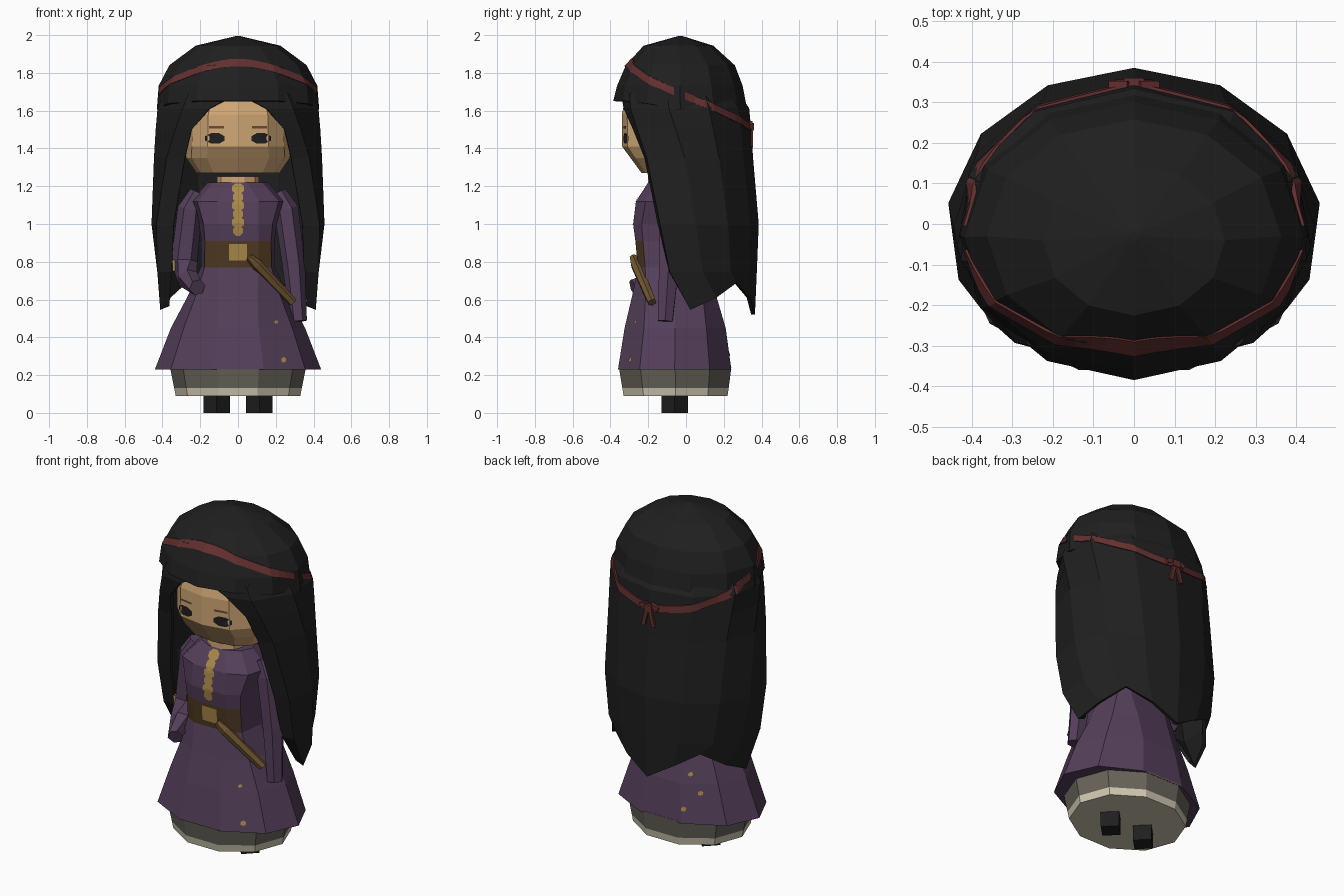
import bpy, bmesh, math
from mathutils import Vector
from mathutils.bvhtree import BVHTree

if "Cube" in bpy.data.objects:
    bpy.data.objects.remove(bpy.data.objects["Cube"])


def mat(name, hexcol):
    m = bpy.data.materials.new(name)
    c = [int(hexcol[i:i + 2], 16) / 255 for i in (0, 2, 4)]
    m.diffuse_color = [v / 12.92 if v < .04 else ((v + .055) / 1.055) ** 2.4 for v in c] + [1]
    m.use_nodes = True
    m.node_tree.nodes["Principled BSDF"].inputs["Base Color"].default_value = m.diffuse_color
    return m


BLACK, RED = mat("black", "1f1f1f"), mat("dark red", "632f2f")
SKIN, BROW = mat("skin", "d2a977"), mat("brow brown", "6a4a34")
PURPLE, GOLD = mat("purple", "543f5a"), mat("gold", "ab8a48")
BELT, SHEATH = mat("belt brown", "503a22"), mat("sheath brown", "70552f")
GREY, CREAM = mat("grey cloth", "68645a"), mat("cream", "cdc6b0")


def finish(bm, name, mats, rule=None):
    bmesh.ops.recalc_face_normals(bm, faces=bm.faces)
    if rule:
        for f in bm.faces:
            f.material_index = rule(f.calc_center_median())
    me = bpy.data.meshes.new(name)
    bm.to_mesh(me)
    for m in mats:
        me.materials.append(m)
    ob = bpy.data.objects.new(name, me)
    bpy.context.collection.objects.link(ob)
    return ob


def ring(z, rx, yf, yb, n=10, p=1.0):
    """Horizontal ring of half width rx from y = yf to y = yb."""
    k = 1 / math.cos(math.pi / n) ** p if n % 4 else 1
    sp = lambda v: math.copysign(abs(v) ** p, v) if abs(v) > 1e-6 else 0
    out = []
    for i in range(n):
        a = i * math.tau / n
        out.append(Vector((rx * sp(math.cos(a)),
                           (yf + yb) / 2 + k * (yb - yf) / 2 * sp(math.sin(a)), z)))
    return out


def skin_grid(bm, rows, closed):
    vs = [[bm.verts.new(p) for p in r] for r in rows]
    n = len(rows[0])
    for a, b in zip(vs, vs[1:]):
        for i in range(n if closed else n - 1):
            j = (i + 1) % n
            bm.faces.new((a[i], a[j], b[j], b[i]))
    return vs


def loft(name, rows, mats, rule=None):
    bm = bmesh.new()
    vs = skin_grid(bm, rows, True)
    bm.faces.new(vs[0])
    bm.faces.new(vs[-1])
    ob = finish(bm, name, mats, rule)
    return ob, BVHTree.FromBMesh(bm)


def tube(name, pts, radii, m, n=6):
    pts = [Vector(p) for p in pts]
    rows = []
    for i, (p, r) in enumerate(zip(pts, radii)):
        d = (pts[min(i + 1, len(pts) - 1)] - pts[max(i - 1, 0)]).normalized()
        u = d.cross(Vector((0, 1, .2))).normalized()
        v = d.cross(u)
        rows.append([p + r * (u * math.cos(t) + v * math.sin(t))
                     for t in (math.tau * k / n for k in range(n))])
    return loft(name, rows, [m])


def box(name, c, size, m, ry=0):
    bm = bmesh.new()
    bmesh.ops.create_cube(bm, size=1)
    bmesh.ops.scale(bm, vec=size, verts=bm.verts)
    ob = finish(bm, name, [m])
    ob.location, ob.rotation_euler = c, (0, ry, 0)


def decal(name, tree, x, z, w, h, m, n=8, side=-1):
    """Thin painted plate laid on a surface, seen from front or back."""
    bm = bmesh.new()
    k = 1 / math.cos(math.pi / n)
    pts = [(x, z)] + [(x + k * w * math.cos((i + .5) * math.tau / n),
                       z + k * h * math.sin((i + .5) * math.tau / n)) for i in range(n)]
    vs = []
    for px, pz in pts:
        hit = tree.ray_cast(Vector((px, side * 2, pz)), Vector((0, -side, 0)))
        vs.append(bm.verts.new(hit[0] + hit[1] * (.005 if hit[1].y * side > 0 else -.005)))
    for i in range(n):
        bm.faces.new((vs[0], vs[1 + i], vs[1 + (i + 1) % n]))
    finish(bm, name, [m])


# Shoes and underskirt with a pale hem
for s in (-1, 1):
    shoe = loft("shoe", [ring(z, .07, -.13, .01, n=4) for z in (0, .1)], [BLACK])[0]
    shoe.location.x = s * .113
loft("underskirt", [ring(.09, .33, -.33, .22), ring(.132, .338, -.337, .226),
                    ring(.24, .36, -.355, .24)], [GREY, CREAM], lambda c: int(c.z < .13))

# Robe with belt across the front
robe, robe_tree = loft("robe", [
    ring(.23, .44, -.36, .24), ring(.45, .355, -.325, .21), ring(.62, .265, -.285, .16, p=.8),
    ring(.77, .197, -.255, .11, p=.5), ring(.91, .195, -.268, .11, p=.5),
    ring(1.0, .205, -.28, .11, p=.55), ring(1.12, .25, -.265, .09, p=.7),
    ring(1.22, .16, -.2, .02)],
    [PURPLE, BELT], lambda c: int(.771 < c.z < .909 and c.y < -.18))
for i in range(6):
    decal("gold_button", robe_tree, 0, .965 + i * .044, .033 if i % 2 else .027, .027, GOLD)
decal("belt_buckle", robe_tree, 0, .85, .048, .044, GOLD, 4)
for x, z, r, side in ((.24, .28, .013, -1), (.2, .48, .009, -1),
                      (-.15, .5, .011, 1), (-.21, .4, .012, 1), (-.14, .31, .012, 1)):
    decal("gold_fleck", robe_tree, x, z, r, r, GOLD, 6, side)

# Sleeves
tube("left_sleeve", [(.215, -.08, 1.17), (.255, -.08, 1.08), (.295, -.09, .78), (.32, -.11, .485)],
     [.04, .065, .06, .045], PURPLE)
tube("right_sleeve", [(-.215, -.08, 1.17), (-.255, -.08, 1.08), (-.285, -.07, .8),
                      (-.265, -.15, .71), (-.215, -.28, .665)],
     [.04, .065, .07, .06, .045], PURPLE)
box("sleeve_trim", (-.338, -.09, .78), (.02, .03, .06), GOLD)

# Sheathed blade
tube("sheath", [(.06, -.28, .825), (.1, -.265, .785), (.29, -.18, .585)],
     [.02, .03, .024], SHEATH)

# Head with sloping jaw, and neck
loft("neck", [ring(1.2, .11, -.2, -.02), ring(1.252, .11, -.2, -.02)], [SKIN])
head, head_tree = loft("head", [ring(*r, n=12, p=.75) for r in (
    (1.27, .22, -.235, .15), (1.35, .275, -.294, .2), (1.41, .272, -.338, .22),
    (1.58, .265, -.34, .22), (1.75, .2, -.3, .15))], [SKIN])
for s in (-1, 1):
    decal("eye", head_tree, s * .12, 1.453, .05, .028, BLACK)
    decal("eyebrow", head_tree, s * .112, 1.512, .04, .006, BROW, 4)

# Hair: crown dome plus long curtain with pointed ends
bm = bmesh.new()
crown = [ring(*r, n=12) for r in (
    (1.985, .01, -.04, -.02), (1.935, .22, -.22, .14), (1.835, .355, -.31, .25),
    (1.73, .41, -.355, .29), (1.6, .42, -.375, .315))]
for p in crown[-1]:
    p.z += .05 * max(0, min(1, -p.y / .28))
bm.faces.new(skin_grid(bm, crown, True)[0])
rows = ((1.69, .39, .27, -.29, .0, -.335), (1.61, .428, .325, -.285, .15, -.32),
        (1.5, .43, .335, -.25, .245, -.27),
        (1.35, .435, .345, -.2, .28, -.21), (1.0, .452, .375, -.13, .34, -.14),
        (.75, .43, .365, -.08, .35, -.08), (0, .405, .355, .03, .365, .03))
ends = (.57, .55, .61, .69, .61, .52)
for s in (-1, 1):
    grid = []
    for z, rx, ry, yf, xi, yi in rows:
        a0 = math.asin(yf / .385)
        line = [Vector((s * xi, yi, z or ends[0]))]
        for k in range(5):
            a = a0 + (math.pi / 2 - a0) * k / 4
            y = math.sin(a) * (ry if a > 0 else .385)
            line.append(Vector((s * rx * math.cos(a), y, z or ends[k + 1])))
        grid.append(line)
    skin_grid(bm, grid, False)
bmesh.ops.remove_doubles(bm, verts=bm.verts, dist=.002)
hair = finish(bm, "hair", [BLACK])
hair_tree = BVHTree.FromBMesh(bm)
sol = hair.modifiers.new("thickness", "SOLIDIFY")
sol.thickness, sol.offset = .02, 0

# Tilted headband, open in the middle of each side
bm = bmesh.new()
for a0, a1 in ((-174, -6), (2, 178)):
    lines = []
    for dz, off in ((-.02, .006), (-.02, .017), (.02, .017), (.02, .006)):
        line = []
        for k in range(25):
            a = math.radians(a0 + (a1 - a0) * k / 24)
            d = Vector((math.cos(a), math.sin(a), 0))
            z = 1.685 - .5 * .34 * math.sin(a) + dz
            hit = hair_tree.ray_cast(Vector((0, -.02, z)) + d, -d)[0]
            line.append(hit + d * off)
        lines.append(line)
    skin_grid(bm, lines, False)
finish(bm, "headband", [RED])
box("headband_knot", (0, .345, 1.515), (.05, .03, .04), RED)
for s in (-1, 1):
    box("headband_loop", (s * .035, .342, 1.525), (.05, .02, .025), RED, s * .4)
    box("headband_tail", (s * .022, .35, 1.455), (.022, .012, .1), RED, -s * .25)
